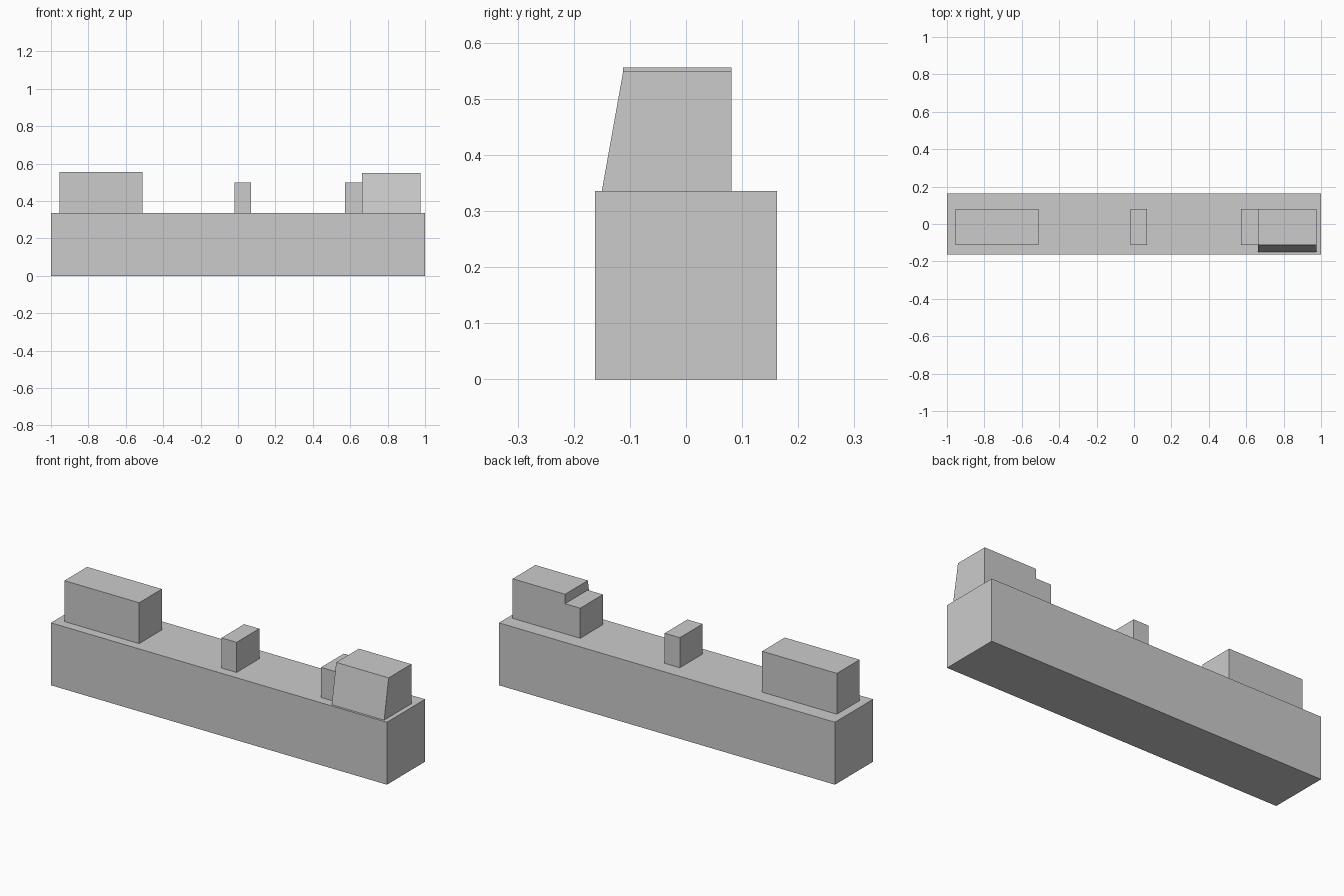
import bpy, bmesh

if "Cube" in bpy.data.objects:
    bpy.data.objects.remove(bpy.data.objects["Cube"])

BASE_TOP = 0.336
FRONT, BACK = -0.112, 0.081


def block(name, x0, x1, y0, y1, z0, z1, front_flare=0.0):
    """Box whose lower front edge can be pushed forward to slope the front."""
    bm = bmesh.new()
    bmesh.ops.create_cube(bm, size=1)
    for v in bm.verts:
        right, rear, upper = (c > 0 for c in v.co)
        v.co = (x1 if right else x0, y1 if rear else y0, z1 if upper else z0)
        if not rear and not upper:
            v.co.y -= front_flare
    mesh = bpy.data.meshes.new(name)
    bm.to_mesh(mesh)
    bm.free()
    obj = bpy.data.objects.new(name, mesh)
    bpy.context.collection.objects.link(obj)
    return obj


# Long base
block("base", -1, 1, -0.162, 0.162, 0, BASE_TOP)

# Rooftop blocks along the base
block("left_roof_block", -0.955, -0.51, FRONT, BACK, BASE_TOP, 0.556)
block("middle_roof_block", -0.02, 0.07, FRONT, BACK, BASE_TOP, 0.498)
block("right_small_block", 0.573, 0.663, FRONT, BACK, BASE_TOP, 0.498)

# Right block with sloping front
block("right_sloped_block", 0.663, 0.975, FRONT, BACK, BASE_TOP, 0.549, front_flare=0.038)
